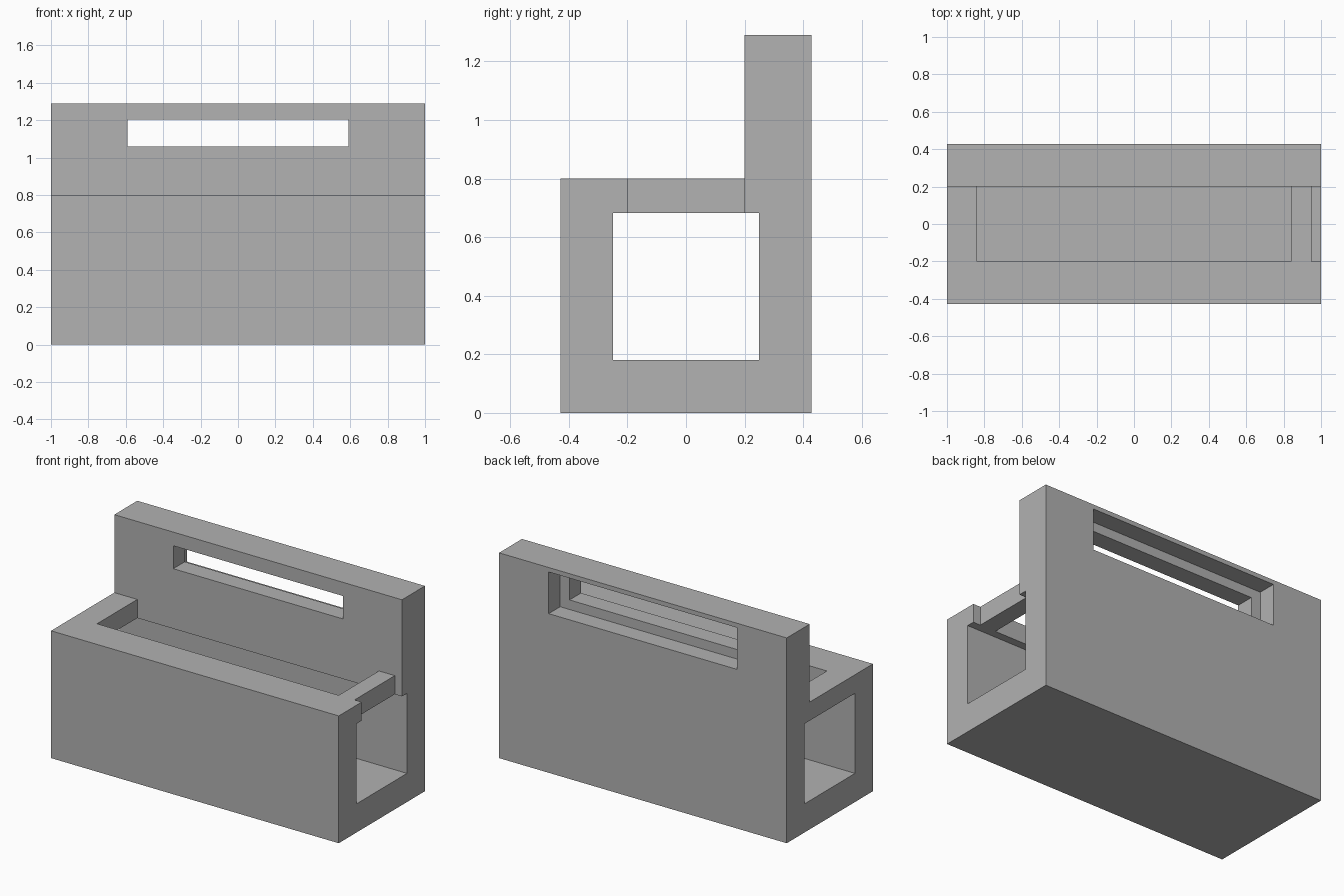
import bpy
import bmesh

if "Cube" in bpy.data.objects:
    bpy.data.objects.remove(bpy.data.objects["Cube"], do_unlink=True)

grey = bpy.data.materials.new("plain grey")
grey.use_nodes = True
colour = (0.445, 0.445, 0.445, 1)
grey.diffuse_color = colour
grey.node_tree.nodes["Principled BSDF"].inputs["Base Color"].default_value = colour


def prism(name, profile, x0, x1):
    """Extrude a (y, z) profile along x."""
    bm = bmesh.new()
    face = bm.faces.new([bm.verts.new((x0, y, z)) for y, z in profile])
    moved = bmesh.ops.extrude_face_region(bm, geom=[face])["geom"]
    verts = [v for v in moved if isinstance(v, bmesh.types.BMVert)]
    bmesh.ops.translate(bm, verts=verts, vec=(x1 - x0, 0, 0))
    bmesh.ops.recalc_face_normals(bm, faces=bm.faces)
    mesh = bpy.data.meshes.new(name)
    bm.to_mesh(mesh)
    bm.free()
    mesh.materials.append(grey)
    obj = bpy.data.objects.new(name, mesh)
    bpy.context.collection.objects.link(obj)
    return obj


def cut(target, name, x, y, z):
    """Subtract a box, given by its ranges, from the target."""
    rect = [(y[0], z[0]), (y[1], z[0]), (y[1], z[1]), (y[0], z[1])]
    cutter = prism(name, rect, *x)
    cutter.hide_render = True
    mod = target.modifiers.new(name, "BOOLEAN")
    mod.operation = "DIFFERENCE"
    mod.solver = "EXACT"
    mod.object = cutter
    bpy.context.view_layer.objects.active = target
    bpy.ops.object.modifier_apply(modifier=name)
    bpy.data.objects.remove(cutter, do_unlink=True)


# L-shaped body: low block with a tall back wall
DEPTH, WALL, SEAT, TOP = 0.428, 0.2, 0.8, 1.29
body = prism("body_with_back_wall",
             [(-DEPTH, 0), (DEPTH, 0), (DEPTH, TOP), (WALL, TOP),
              (WALL, SEAT), (-DEPTH, SEAT)], -1, 1)

# Lengthwise tunnel, open at both ends
cut(body, "tunnel", (-1.1, 1.1), (-0.25, 0.25), (0.18, 0.683))
# Opening in the top, and the notch at one end
cut(body, "top_opening", (-0.84, 0.84), (-WALL, WALL), (0.5, 0.9))
cut(body, "end_notch", (0.95, 1.1), (-WALL, WALL), (0.5, 0.9))
# Slot through the back wall, with a wider recess behind it
cut(body, "wall_slot", (-0.59, 0.59), (0.1, 0.6), (1.06, 1.204))
cut(body, "wall_recess", (-0.655, 0.655), (0.314, 0.6), (1.0, 1.262))
